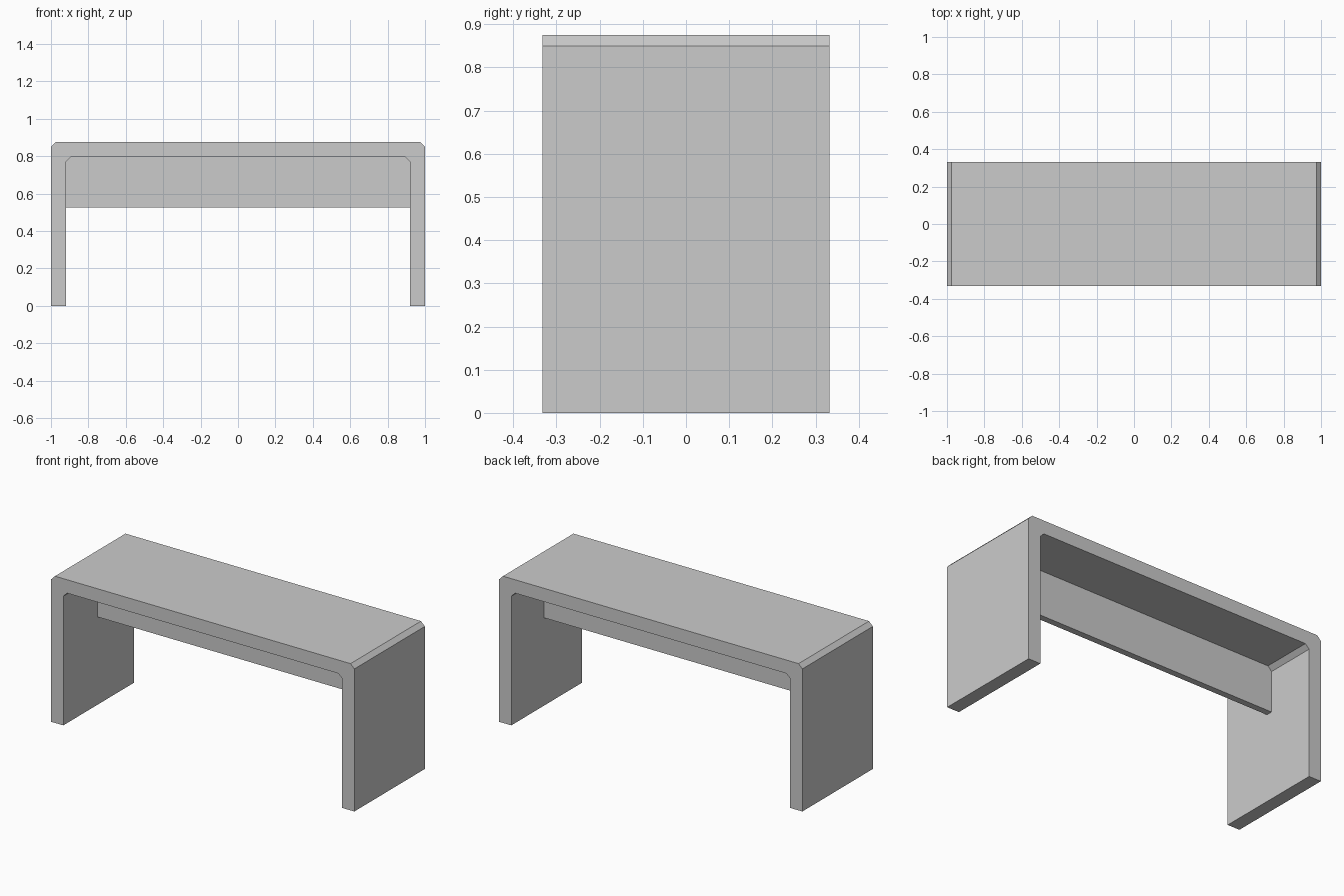
import bpy, bmesh

cube = bpy.data.objects.get("Cube")
if cube:
    bpy.data.objects.remove(cube, do_unlink=True)

grey = bpy.data.materials.new("light_grey")
grey.use_nodes = True
COLOUR = (0.6, 0.6, 0.6, 1)
grey.diffuse_color = COLOUR
grey.node_tree.nodes["Principled BSDF"].inputs["Base Color"].default_value = COLOUR


def extrude_profile(name, profile, y0, y1):
    """Extrude an (x, z) outline from y0 to y1."""
    bm = bmesh.new()
    face = bm.faces.new([bm.verts.new((x, y0, z)) for x, z in profile])
    moved = bmesh.ops.extrude_face_region(bm, geom=[face])["geom"]
    bmesh.ops.translate(bm, vec=(0, y1 - y0, 0),
                        verts=[v for v in moved if isinstance(v, bmesh.types.BMVert)])
    bmesh.ops.recalc_face_normals(bm, faces=bm.faces)
    mesh = bpy.data.meshes.new(name)
    bm.to_mesh(mesh)
    bm.free()
    mesh.materials.append(grey)
    obj = bpy.data.objects.new(name, mesh)
    bpy.context.collection.objects.link(obj)
    return obj


def mirrored(half):
    """Complete a right-hand outline with its mirror image."""
    return half + [(-x, z) for x, z in reversed(half)]


HEIGHT, DEPTH, THICK, CHAMFER = 0.875, 0.664, 0.08, 0.025
inner_x, inner_z = 1 - THICK, HEIGHT - THICK

# Bench frame: top and both legs as one chamfered arch
outer = [(1, 0), (1, HEIGHT - CHAMFER), (1 - CHAMFER, HEIGHT)]
inner = [(inner_x, 0), (inner_x, inner_z - CHAMFER), (inner_x - CHAMFER, inner_z)]
arch = mirrored(outer) + [(-x, z) for x, z in inner] + inner[::-1]
extrude_profile("bench_frame", arch, -DEPTH / 2, DEPTH / 2)

# Stretcher panel under the top, between the legs
panel = [(inner_x, 0.525)] + inner[1:]
extrude_profile("stretcher_panel", mirrored(panel), -0.012, 0.026)
